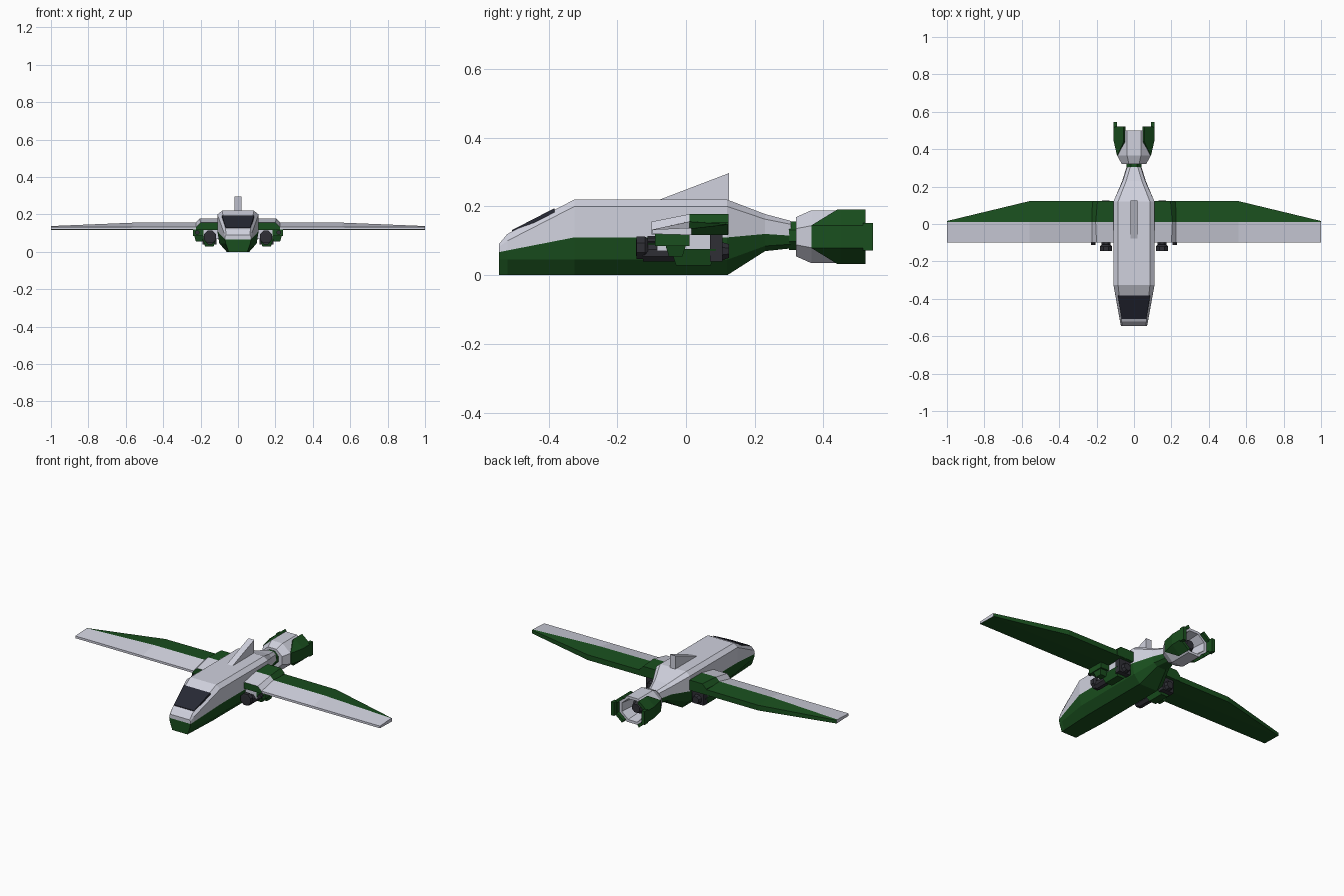
import bpy, bmesh
from math import cos, sin, pi, radians

if "Cube" in bpy.data.objects:
    bpy.data.objects.remove(bpy.data.objects["Cube"])


def material(name, rgb):
    m = bpy.data.materials.new(name)
    m.diffuse_color = (*rgb, 1)
    m.use_nodes = True
    m.node_tree.nodes["Principled BSDF"].inputs["Base Color"].default_value = m.diffuse_color
    return m


GREY = material("hull_grey", (0.63, 0.64, 0.73))
GREEN = material("hull_green", (0.010, 0.078, 0.013))
DARK = material("dark_metal", (0.028, 0.028, 0.036))
GLASS = material("dark_glass", (0.020, 0.022, 0.035))


def finish(name, bm, mats, mirror=False):
    bmesh.ops.recalc_face_normals(bm, faces=bm.faces)
    me = bpy.data.meshes.new(name)
    bm.to_mesh(me)
    bm.free()
    for m in mats:
        me.materials.append(m)
    ob = bpy.data.objects.new(name, me)
    bpy.context.collection.objects.link(ob)
    if mirror:
        mod = ob.modifiers.new("Mirror", "MIRROR")
        mod.use_mirror_merge = False
    return ob


def loft(name, rings, mats, pick=lambda r, i: 0, strips=False, mirror=False):
    """Skin closed rings; pick(ring, edge) gives the material slot.
    strips=True fills the ends with quads between opposite points."""
    bm = bmesh.new()
    vs = [[bm.verts.new(p) for p in ring] for ring in rings]
    n = len(vs[0])
    for r in range(len(vs) - 1):
        for i in range(n):
            j = (i + 1) % n
            f = bm.faces.new((vs[r][i], vs[r][j], vs[r + 1][j], vs[r + 1][i]))
            f.material_index = pick(r, i)
    for r in (0, len(vs) - 1):
        v = vs[r]
        if strips:
            for i in range(n // 2 - 1):
                f = bm.faces.new((v[i], v[i + 1], v[n - 2 - i], v[n - 1 - i]))
                f.material_index = pick(min(r, len(vs) - 2), i)
        else:
            bm.faces.new(v).material_index = pick(min(r, len(vs) - 2), 0)
    return finish(name, bm, mats, mirror)


def box(name, x, y, z, mat, mirror=True, inset=0.0):
    """Box from ranges; inset narrows the bottom."""
    def rect(zz, k):
        return [(x[0] + k, y[0] + k, zz), (x[1] - k, y[0] + k, zz),
                (x[1] - k, y[1] - k, zz), (x[0] + k, y[1] - k, zz)]
    return loft(name, [rect(z[0], inset), rect(z[1], 0)], [mat], mirror=mirror)


def octagon(y, a, x=0.0, z=0.112, sx=1.0):
    r = a / cos(pi / 8)
    return [(x + sx * r * cos(pi / 8 + k * pi / 4), y,
             z + r * sin(pi / 8 + k * pi / 4)) for k in range(8)]


def barrel(name, x, z, stations, mat, mirror=True):
    return loft(name, [octagon(y, r, x, z) for y, r in stations], [mat], mirror=mirror)


# Fuselage: half sections from the keel up to the roof
main = [(.06, 0), (.10, .045), (.11, .11), (.11, .20), (.085, .22)]
stations = [
    (-.545, [(.05, 0), (.066, .045), (.07, .067), (.069, .082), (.064, .09)]),
    (-.52, [(.051, 0), (.070, .045), (.075, .072), (.074, .10), (.066, .12)]),
    (-.325, main),
    (.12, main),
    (.23, [(.03, .07), (.052, .085), (.063, .12), (.06, .163), (.042, .178)]),
    (.305, [(.016, .078), (.034, .09), (.04, .115), (.036, .148), (.02, .158)])]
rings = [[(x, y, z) for x, z in h] + [(-x, y, z) for x, z in reversed(h)]
         for y, h in stations]
loft("fuselage", rings, [GREY, GREEN],
     lambda r, i: 1 if i in (0, 1, 7, 8, 9) else 0, strips=True)

# Windshield slab lying on the nose slope
loft("windshield",
     [[(-w, y, z - .008), (w, y, z - .008), (w, y, z + .004), (-w, y, z + .004)]
      for y, z, w in ((-.507, .127, .066), (-.383, .191, .086))], [GLASS])

# Dorsal fin
loft("dorsal_fin",
     [[(x, -.09, .215), (x, .125, .297), (x, .125, .19), (x, -.09, .19)]
      for x in (-.019, .019)], [GREY])

# Wing: ridge section with grey leading half and green trailing half
wing = [[(x, -.098, .12), (x, -.098, .133), (x, .01, ridge),
         (x, rear, top), (x, rear, .117), (x, .01, .117)]
        for x, ridge, rear, top in ((.05, .158, .122, .150), (.56, .156, .122, .148),
                                    (1.0, .138, .016, .136))]
loft("wing", wing, [GREY, GREEN],
     lambda r, i: 0 if i in (0, 1) else 1, mirror=True)

# Wing root cover: grey ramp in front, green block behind
cover = [[(.09, y, .118), (w + .025, y, .118), (w + .025, y, top - .025),
          (w, y, top), (.09, y, top)]
         for y, w, top in ((-.10, .20, .156), (.01, .205, .178), (.124, .195, .178))]
loft("wing_root_cover", cover, [GREY, GREEN],
     lambda r, i: 1 if r == 1 or i == 0 else 0, mirror=True)

# Engine pods and small guns under each wing root
box("pod_pylon", (.09, .185), (-.085, .075), (.07, .125), GREY)
barrel("pod_muzzle", .15, .08, [(-.145, .022), (-.144, .033), (-.12, .033), (-.11, .024)], DARK)
barrel("pod_barrel", .15, .065, [(-.125, .025), (.105, .025)], DARK)
box("pod_cradle", (.115, .192), (-.045, .088), (.028, .076), GREEN, inset=.016)
box("pod_rear_strut", (.115, .19), (.07, .106), (.04, .12), DARK)
barrel("pod_exhaust", .15, .07, [(.10, .028), (.125, .02)], DARK)
box("gun_housing", (.185, .24), (-.09, .01), (.085, .121), GREEN)
box("gun_side_plate", (.18, .235), (-.06, .0), (.055, .088), GREEN, inset=.01)
barrel("gun_barrel", .218, .103, [(-.112, .011), (-.085, .011)], DARK)

# Tail collar and hollow engine duct
barrel("tail_collar", 0, .115, [(.30, .041), (.33, .041)], GREEN, mirror=False)
duct = [octagon(y, a, sx=1.15) for y, a in
        ((.32, .057), (.365, .077), (.50, .077), (.50, .062), (.385, .05))]
loft("tail_duct", duct, [GREY])
barrel("tail_engine_core", 0, .112, [(.37, .047), (.42, .047), (.47, .024)], DARK, mirror=False)


# Green side shells wrapped around three faces of the duct
def shell_ring(ym, yc, xm, xi):
    return [(.055, yc, .033), (xm, ym, .079), (xm, ym, .145), (.055, yc, .191),
            (.045, yc, .176), (xi, ym, .142), (xi, ym, .082), (.045, yc, .048)]


loft("tail_shell",
     [shell_ring(.365, .44, .091, .08), shell_ring(.45, .45, .11, .088),
      shell_ring(.522, .522, .11, .088)], [GREEN], strips=True, mirror=True)
box("tail_shell_tab", (.09, .11), (.515, .545), (.072, .152), GREEN)
